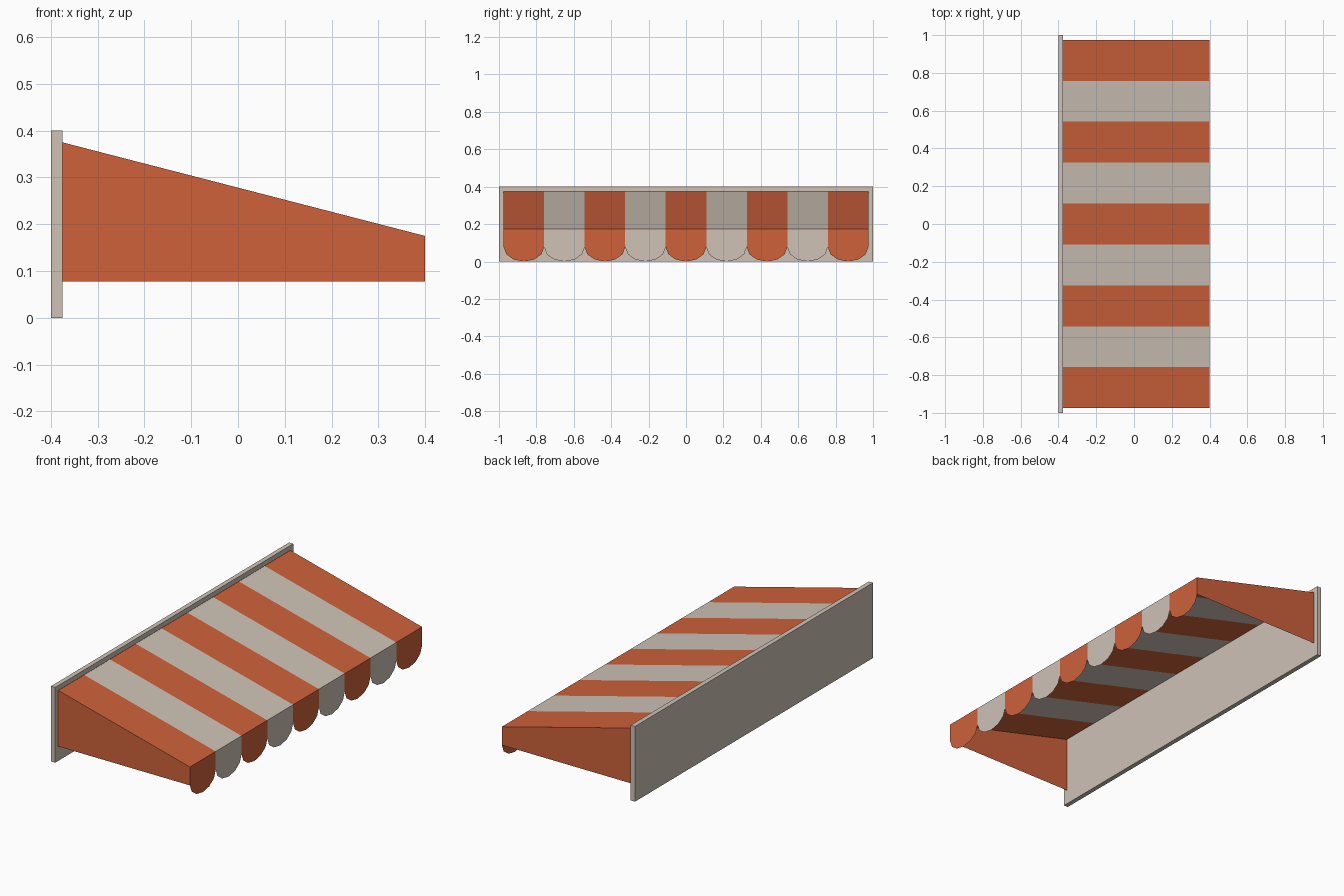
import bpy
import math

if "Cube" in bpy.data.objects:
    bpy.data.objects.remove(bpy.data.objects["Cube"])


def make_material(name, rgb):
    mat = bpy.data.materials.new(name)
    mat.diffuse_color = (*rgb, 1.0)
    mat.use_nodes = True
    mat.node_tree.nodes["Principled BSDF"].inputs["Base Color"].default_value = mat.diffuse_color
    return mat


ORANGE = make_material("orange cloth", (0.62, 0.12, 0.044))
CREAM = make_material("cream cloth", (0.62, 0.54, 0.47))

STRIPES = 9
HALF = 0.975               # half length of the cloth
WIDTH = 2 * HALF / STRIPES
BACK_X, FRONT_X = -0.375, 0.4
TOP_Z, EAVE_Z, HEM_Z = 0.375, 0.175, 0.077


def make_object(name, verts, faces, mats, indices=None):
    mesh = bpy.data.meshes.new(name)
    mesh.from_pydata(verts, [], faces)
    for mat in mats:
        mesh.materials.append(mat)
    for i, poly in enumerate(mesh.polygons):
        poly.material_index = indices[i] if indices else 0
    obj = bpy.data.objects.new(name, mesh)
    bpy.context.collection.objects.link(obj)
    return obj


# Wall board
bpy.ops.mesh.primitive_cube_add(size=1, location=(-0.3875, 0, 0.2))
board = bpy.context.object
board.name = "wall_board"
board.scale = (0.025, 2, 0.4)
board.data.materials.append(CREAM)

# Sloping striped canopy
verts, faces = [], []
for i in range(STRIPES + 1):
    y = -HALF + i * WIDTH
    verts += [(BACK_X, y, TOP_Z), (FRONT_X, y, EAVE_Z)]
for i in range(STRIPES):
    faces.append((2 * i, 2 * i + 1, 2 * i + 3, 2 * i + 2))
make_object("canopy", verts, faces, [ORANGE, CREAM], [i % 2 for i in range(STRIPES)])

# Hanging scalloped valance, one rounded flap per stripe
verts, faces = [], []
SEGMENTS = 6
for i in range(STRIPES):
    start = len(verts)
    mid = -HALF + (i + 0.5) * WIDTH
    verts += [(FRONT_X, mid + WIDTH / 2, EAVE_Z), (FRONT_X, mid - WIDTH / 2, EAVE_Z)]
    for k in range(SEGMENTS + 1):
        a = math.pi * k / SEGMENTS
        verts.append((FRONT_X, mid - WIDTH / 2 * math.cos(a), HEM_Z * (1 - math.sin(a))))
    faces.append(tuple(range(start, len(verts))))
make_object("valance", verts, faces, [ORANGE, CREAM], [i % 2 for i in range(STRIPES)])

# Side panels
for name, side in (("side_panel_front", -1), ("side_panel_back", 1)):
    y = side * HALF
    verts = [(BACK_X, y, HEM_Z), (FRONT_X, y, HEM_Z), (FRONT_X, y, EAVE_Z), (BACK_X, y, TOP_Z)]
    make_object(name, verts, [(0, 1, 2, 3) if side < 0 else (3, 2, 1, 0)], [ORANGE])

# Back cloth lying on the board, with clipped lower corners
x, inner = BACK_X + 0.002, HALF - WIDTH
profile = [(-HALF, TOP_Z), (-HALF, HEM_Z), (-inner, 0.03),
           (inner, 0.03), (HALF, HEM_Z), (HALF, TOP_Z)]
make_object("back_cloth", [(x, y, z) for y, z in profile], [tuple(range(6))], [CREAM])
